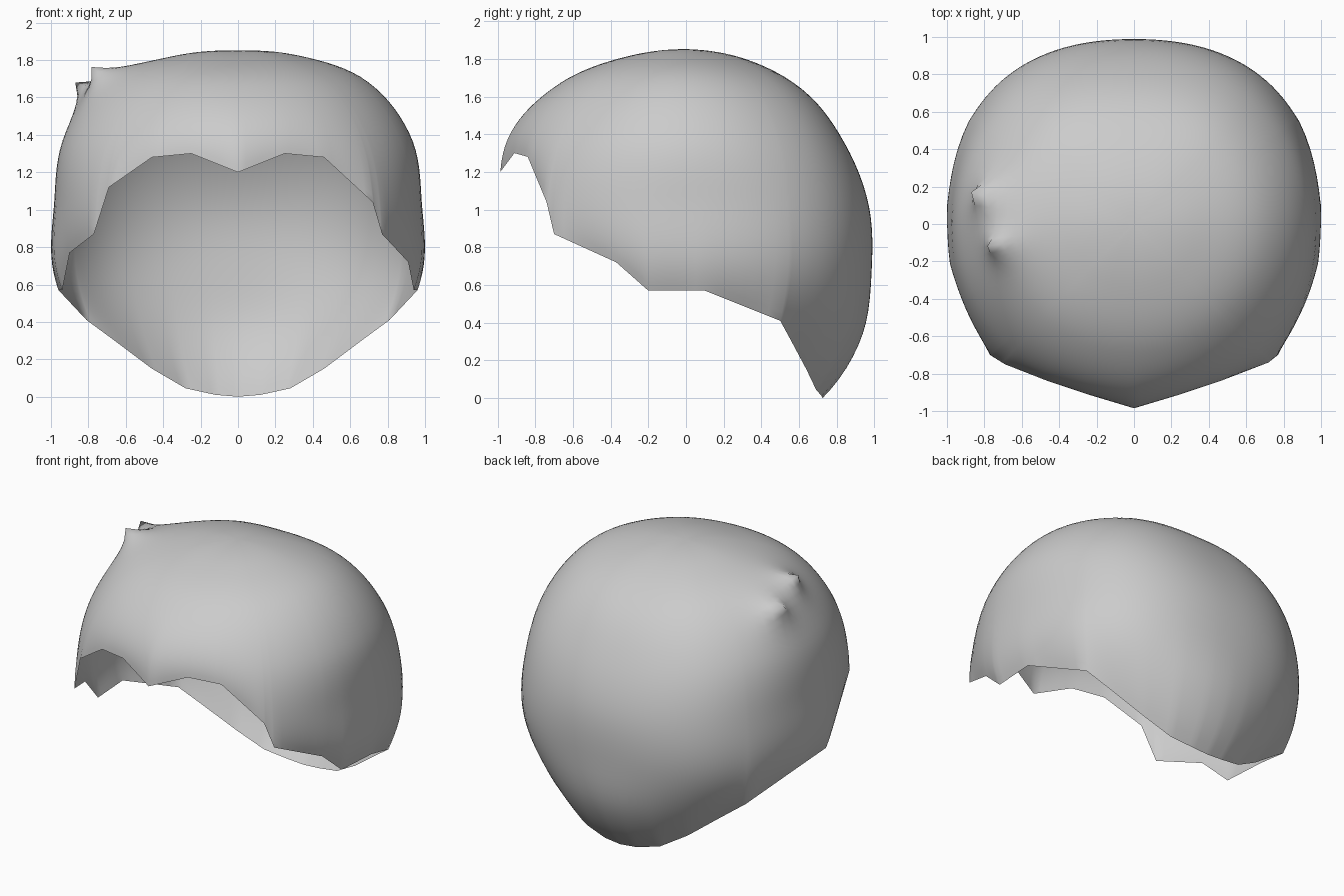
import bpy, bmesh
from math import atan2, asin, sin, cos, degrees, pi, exp
from mathutils import Vector

if "Cube" in bpy.data.objects:
    bpy.data.objects.remove(bpy.data.objects["Cube"])

CENTRE = Vector((0, 0, 0.85))
ROWS, SPLIT = 40, 6

# Shell radius from CENTRE, at elevations 90, 70 ... -50 degrees,
# for azimuths front, front corner, side, back corner, back
RADII = [
    (1.0, 1.015, 1.06, 1.085, 1.02, 1.00, 1.00, 1.00),
    (1.0, 1.025, 1.075, 1.08, 1.05, 1.04, 1.03, 1.03),
    (1.0, 1.03, 1.085, 1.07, 1.00, 1.01, 1.00, 1.00),
    (1.0, 1.015, 1.05, 1.05, 1.04, 1.045, 1.025, 1.02),
    (1.0, 1.00, 1.00, 0.98, 0.985, 1.00, 1.07, 1.11),
]

# Jagged hairline, front to nape, right side then left side
RIGHT = [(0, -.985, 1.2), (.25, -.91, 1.3), (.46, -.84, 1.28), (.72, -.74, 1.04),
         (.77, -.70, .87), (.91, -.37, .72), (.94, -.20, .57), (.96, .10, .57),
         (.81, .50, .41), (.66, .56, .30), (.46, .64, .15), (.28, .69, .045),
         (.12, .72, .01), (0, .725, 0)]
LEFT = [(-x, y, z) for x, y, z in RIGHT]
LEFT[3], LEFT[5] = (-.69, -.75, 1.12), (-.90, -.40, .77)
# Two pulled-out tufts on the left of the crown
TUFTS = [Vector((-.78, -.12, 1.76)), Vector((-.87, .17, 1.68))]


def catmull(values, u, mirror=False):
    n = len(values) - 1
    i = max(0, min(int(u), n - 1))
    f = u - i
    if mirror:
        p = [values[n - abs(n - abs(k))] for k in range(i - 1, i + 3)]
    else:
        p = [values[max(0, min(k, n))] for k in range(i - 1, i + 3)]
    return 0.5 * (2 * p[1] + (p[2] - p[0]) * f
                  + (2 * p[0] - 5 * p[1] + 4 * p[2] - p[3]) * f ** 2
                  + (3 * p[1] - p[0] - 3 * p[2] + p[3]) * f ** 3)


def shell_radius(az, el):
    # az is measured from the front; both sides share the same profiles
    u = (90 - degrees(el)) / 20
    return catmull([catmull(row, u) for row in RADII], abs(az) / (pi / 4), True)


def direction(az, el):
    return Vector((cos(el) * sin(az), -cos(el) * cos(az), sin(el)))


# Rim samples running once round the hairline
corners = [Vector(p) for p in RIGHT + LEFT[-2:0:-1]]
rim = [a.lerp(b, k / SPLIT) for a, b in zip(corners, corners[1:] + corners[:1])
       for k in range(SPLIT)]

# Sweep each rim sample up to the crown
bm = bmesh.new()
crown = bm.verts.new(CENTRE + Vector((0, 0, 1)))
columns = []
for p in rim:
    d = p - CENTRE
    az, end, r_end = atan2(d.x, -d.y), asin(d.z / d.length), d.length
    fix = r_end - shell_radius(az, end)
    col = []
    for j in range(1, ROWS + 1):
        t = j / ROWS
        el = pi / 2 + (end - pi / 2) * t
        r = shell_radius(az, el) + fix * t ** 9
        col.append(bm.verts.new(CENTRE + direction(az, el) * r))
    columns.append(col)
for a, b in zip(columns, columns[1:] + columns[:1]):
    bm.faces.new((crown, a[0], b[0]))
    for j in range(ROWS - 1):
        bm.faces.new((a[j], a[j + 1], b[j + 1], b[j]))

# Pull the tufts out of the shell, straight away from the centre
for tip in TUFTS:
    out = (tip - CENTRE).normalized()
    base = max(bm.verts, key=lambda v: (v.co - CENTRE).normalized().dot(out))
    root = base.co.copy()
    pull = tip - root
    for v in bm.verts:
        v.co += pull * exp(-(v.co - root).length / 0.09)

bmesh.ops.recalc_face_normals(bm, faces=bm.faces)
if crown.link_faces[0].normal.z < 0:
    bmesh.ops.reverse_faces(bm, faces=bm.faces)
mesh = bpy.data.meshes.new("hair_cap")
bm.to_mesh(mesh)
bm.free()
for poly in mesh.polygons:
    poly.use_smooth = True
hair = bpy.data.objects.new("hair_cap", mesh)
bpy.context.collection.objects.link(hair)
